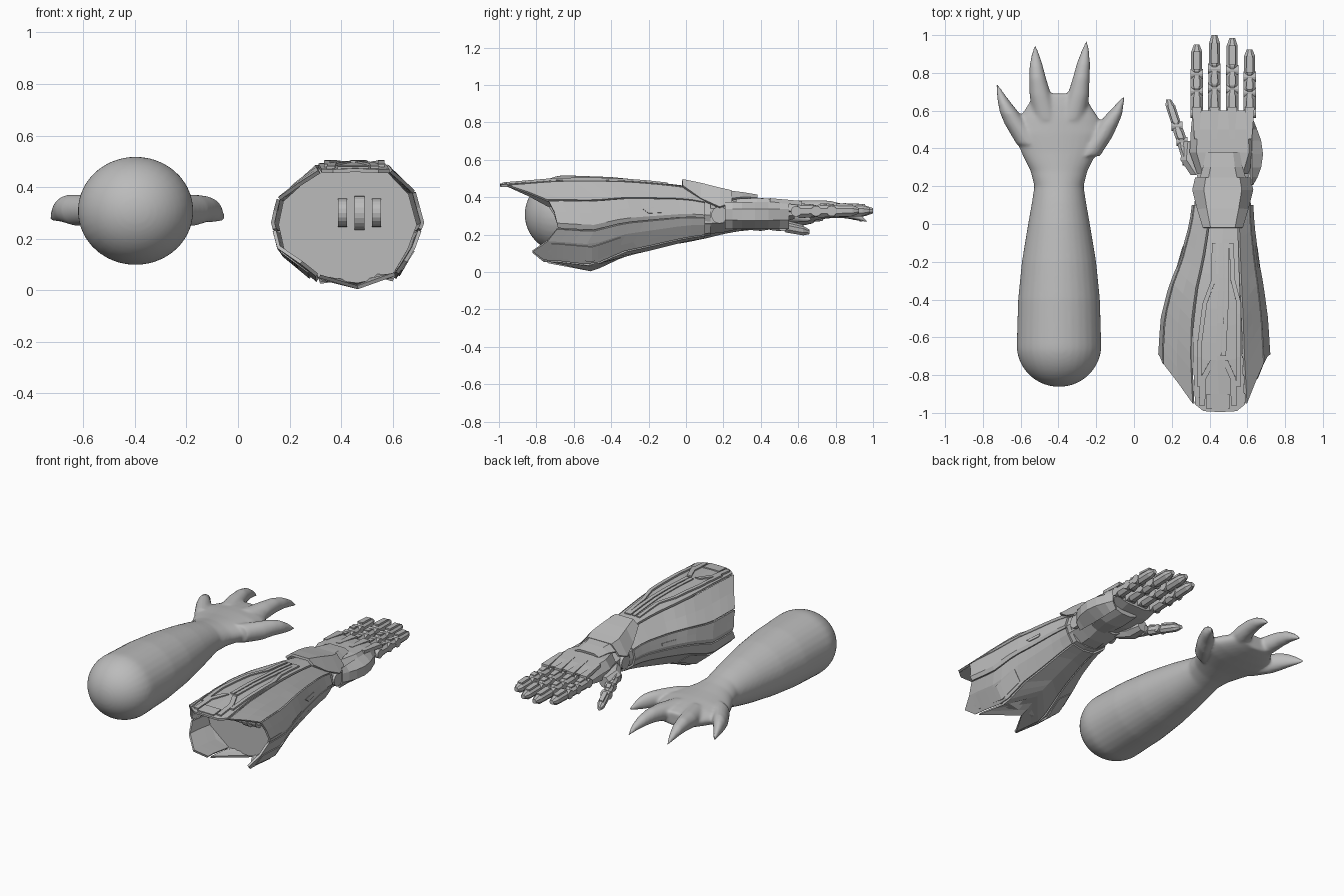
import bpy, bmesh
from math import sin, cos, pi
from mathutils import Vector

if "Cube" in bpy.data.objects:
    bpy.data.objects.remove(bpy.data.objects["Cube"], do_unlink=True)

grey = bpy.data.materials.new("plain_grey")
grey.use_nodes = True
grey.diffuse_color = (0.5, 0.5, 0.5, 1)
grey.node_tree.nodes["Principled BSDF"].inputs["Base Color"].default_value = (0.5, 0.5, 0.5, 1)


def make(name, verts, faces):
    mesh = bpy.data.meshes.new(name)
    mesh.from_pydata([tuple(v) for v in verts], [], faces)
    bm = bmesh.new()
    bm.from_mesh(mesh)
    bmesh.ops.recalc_face_normals(bm, faces=bm.faces)
    bm.to_mesh(mesh)
    bm.free()
    mesh.materials.append(grey)
    ob = bpy.data.objects.new(name, mesh)
    bpy.context.collection.objects.link(ob)
    return ob


def tube_geo(rings, n):
    """Closed loft through rings given as (x, y, z, half width, half height)."""
    k = 1 / cos(pi / n)
    verts = [(x + rx * k * cos(2 * pi * (i + .5) / n), y, z + rz * k * sin(2 * pi * (i + .5) / n))
             for x, y, z, rx, rz in rings for i in range(n)]
    faces = [(r * n + i, r * n + (i + 1) % n, (r + 1) * n + (i + 1) % n, (r + 1) * n + i)
             for r in range(len(rings) - 1) for i in range(n)]
    last = (len(rings) - 1) * n
    return verts, faces + [tuple(range(n)), tuple(range(last, last + n))]


def tube(name, rings, n=8):
    return make(name, *tube_geo(rings, n))


def sheet(name, grid, thick=0.014):
    """Armour plate from rows of points."""
    w = len(grid[0])
    faces = [(r * w + i, r * w + i + 1, (r + 1) * w + i + 1, (r + 1) * w + i)
             for r in range(len(grid) - 1) for i in range(w - 1)]
    ob = make(name, [p for row in grid for p in row], faces)
    mod = ob.modifiers.new("thickness", "SOLIDIFY")
    mod.thickness, mod.offset = thick, 0
    return ob


def slab(name, outline, push):
    """Flat outline extruded along a vector."""
    n = len(outline)
    verts = [Vector(p) for p in outline]
    verts += [p + Vector(push) for p in verts]
    sides = [(i, (i + 1) % n, n + (i + 1) % n, n + i) for i in range(n)]
    return make(name, verts, sides + [tuple(range(n)), tuple(range(n, 2 * n))])


def lerp_table(table, y):
    for a, b in zip(table, table[1:]):
        if y <= b[0]:
            t = max(0, (y - a[0]) / (b[0] - a[0]))
            return [p + (q - p) * t for p, q in zip(a[1:], b[1:])]
    return table[-1][1:]


# Organic arm: forearm, palm and four clawed digits, fused and smoothed
AX, AZ = -0.397, 0.308
forearm = [(AX, -.64 - .222 * cos(a), AZ, .223 * sin(a) + .001, .209 * sin(a) + .001)
           for a in [i * pi / 24 for i in range(12)]]
forearm += [(AX, y, AZ, w, h) for y, w, h in
            [(-.64, .223, .209), (-.4, .216, .2), (-.2, .196, .18), (0, .163, .15), (.12, .142, .125),
             (.2, .13, .105), (.28, .15, .09), (.38, .2, .08), (.48, .235, .075), (.56, .21, .068),
             (.63, .165, .058), (.69, .13, .045)]]
digits = [
    [(-.55, .42, .31, .07, .06), (-.625, .53, .31, .06, .06), (-.66, .59, .315, .05, .055),
     (-.685, .64, .31, .035, .045), (-.707, .69, .295, .02, .028), (-.727, .745, .275, .003, .004)],
    [(-.46, .55, .32, .07, .06), (-.495, .68, .33, .058, .055), (-.51, .77, .335, .045, .047),
     (-.518, .84, .325, .035, .037), (-.522, .9, .3, .02, .023), (-.523, .955, .265, .003, .004)],
    [(-.33, .55, .32, .07, .06), (-.295, .68, .33, .058, .055), (-.28, .77, .335, .045, .047),
     (-.268, .85, .325, .035, .037), (-.257, .92, .3, .02, .023), (-.25, .975, .265, .003, .004)],
    [(-.25, .36, .31, .07, .06), (-.175, .46, .31, .06, .06), (-.135, .53, .315, .052, .053),
     (-.105, .58, .31, .042, .047), (-.077, .63, .295, .022, .03), (-.05, .68, .275, .003, .004)]]
verts, faces = [], []
for rings in [forearm] + digits:
    v, f = tube_geo(rings, 32)
    faces += [tuple(i + len(verts) for i in face) for face in f]
    verts += v
arm = make("organic_arm", verts, faces)
mod = arm.modifiers.new("fuse", "REMESH")
mod.mode, mod.voxel_size, mod.use_smooth_shade = "VOXEL", 0.009, True
mod = arm.modifiers.new("soften", "SMOOTH")
mod.factor, mod.iterations = 0.5, 10

# Gauntlet shell: a faceted section swept along y (y, centre x, half width, top, bottom)
DIMS = [(-1, .44, .295, .465, .05), (-.7, .425, .292, .49, .035), (-.5, .425, .279, .493, .01),
        (-.33, .435, .246, .487, .09), (-.2, .45, .207, .477, .12), (0, .465, .166, .455, .17),
        (.12, .47, .155, .42, .19)]
SECTION = [(.05, 1), (.52, .97), (.88, .52), (1, 0), (.87, -.42), (.64, -.88),
           (.14, -1), (-.4, -.92), (-.92, -.42), (-1, 0), (-.93, .4), (-.4, .97)]


def surf(s, y, k=1.0):
    cx, hw, top, bot = lerp_table(DIMS, y)
    i = int(s // 1)
    a, b = Vector(SECTION[i % 12]), Vector(SECTION[(i + 1) % 12])
    u, v = a.lerp(b, s - i) * k
    return Vector((cx + hw * u, y, (top + bot) / 2 + (top - bot) / 2 * v))


def panel(name, edge, y1, k=1.0, steps=12):
    """edge lists (section position, front y); the plate runs back to y1."""
    return sheet(name, [[surf(s, y0 + (y1 - y0) * t / steps, k) for s, y0 in edge]
                        for t in range(steps + 1)])


panel("top_panel", [(-.97, -.955), (-.65, -.99), (0, -.995), (.65, -.99), (.97, -.955)], .1)
panel("bottom_panel", [(5.04, -.74), (6, -.51), (6.96, -.74)], .1)
for side, flip in (("left", False), ("right", True)):
    def both(edge):
        return [(12 - s, y) if flip else (s, y) for s, y in edge]
    panel(side + "_shoulder_panel", both([(1.03, -.95), (1.5, -.84), (1.97, -.74)]), .1)
    panel(side + "_side_panel", both([(2.0, -.735), (2.5, -.705), (3, -.69), (3.25, -.685)]), .1, .995)
    panel(side + "_lower_panel", both([(3.32, -.69), (4, -.74), (4.55, -.82), (4.97, -.76)]), .1)
    panel(side + "_lower_overlay", both([(4.1, -.72), (4.8, -.72)]), -.35, 1.02)
    panel(side + "_side_mark", both([(2.6, -.23), (2.85, -.2)]), -.12, 1.02, 3)

# Inner core with a flat wall at the opening
core = [surf(s, y, .95) for y in (-.55, -.5, -.33, -.2, 0, .13) for s in range(12)]
faces = [(r * 12 + i, r * 12 + (i + 1) % 12, r * 12 + 12 + (i + 1) % 12, r * 12 + 12 + i)
         for r in range(5) for i in range(12)]
make("inner_core", core, faces + [tuple(range(12)), tuple(range(60, 72))])

# Three curved grips on the wall
for name, x, w, h in (("left_grip", .537, .035, .055), ("middle_grip", .471, .04, .066),
                      ("right_grip", .405, .035, .055)):
    arc = [i * pi / 10 for i in range(11)]
    outline = [(x - w / 2, -.55 - .06 * sin(a), .3 + h * cos(a)) for a in arc]
    outline += [(x - w / 2, -.55 - .045 * sin(a), .3 + (h - .015) * cos(a)) for a in reversed(arc)]
    slab(name, outline, (w, 0, 0))


# Raised spine strips following the top of the shell
def strip(name, path, w):
    def row(x, y, e):
        return (x + e * w, y, lerp_table(DIMS, y)[2] + .007)
    pts = []
    for a, b in zip(path, path[1:]):
        pts += [(a[0] + (b[0] - a[0]) * t / 4, a[1] + (b[1] - a[1]) * t / 4) for t in range(4)]
    sheet(name, [[row(x, y, -1), row(x, y, 1)] for x, y in pts + [path[-1]]], .012)


strip("spine_centre_left", [(.475, -.7), (.492, -.35), (.492, -.1)], .012)
strip("spine_centre_right", [(.445, -.7), (.46, -.35), (.46, -.1)], .012)
for side, m in (("left", 1), ("right", -1)):
    strip(side + "_spine_rail", [(.45 + m * .105, -.86), (.45 + m * .105, -.65), (.465 + m * .09, -.42),
                                 (.472 + m * .052, -.3), (.47 + m * .045, -.1)], .012)
    strip(side + "_end_rail", [(.445 + m * .085, -.96), (.445 + m * .08, -.82), (.45 + m * .03, -.72)], .016)
strip("end_plate", [(.445, -.98), (.445, -.9)], .06)

# Wrist: core, round side joints and flared cuff
CX = .47
tube("wrist_core", [(CX, .08, .3, .135, .1), (CX, .2, .3, .13, .088), (CX, .3, .305, .14, .07)])


def pin(name, loc, r, length):
    bpy.ops.mesh.primitive_cylinder_add(vertices=16, radius=r, depth=length, location=loc,
                                        rotation=(0, pi / 2, 0))
    ob = bpy.context.object
    ob.name = name
    ob.data.materials.append(grey)


pin("wrist_joint", (CX, .18, .305), .045, .3)


def cuff(name, rows):
    sheet(name, [[(CX + u * w, y, z - (d if abs(u) == 1 else 0)) for u in (-1, -.62, .62, 1)]
                 for y, w, z, d in rows], .016)


cuff("wrist_cuff", [(-.02, .1, .49, .03), (.08, .13, .47, .08), (.18, .155, .445, .1), (.245, .14, .43, .06)])
cuff("hand_shield", [(.235, .12, .428, .04), (.3, .1, .42, .025), (.38, .085, .407, .015)])

# Hand: palm block, back plates and side guards
tube("palm", [(CX, .26, .31, .14, .06), (CX, .38, .31, .16, .063), (CX, .5, .315, .16, .053),
              (CX, .58, .32, .15, .035)])
sheet("back_plate", [[(CX + u * w, y, z - (.05 if abs(u) == 1 else 0)) for u in (-1, -.8, 0, .8, 1)]
                     for y, w, z in ((.27, .13, .385), (.38, .17, .39), (.5, .163, .382), (.6, .152, .367))])
sheet("outer_guard", [[(.62, y, .37), (.62 + b, y, .335), (.62 + b, y, .28), (.6, y, .235)]
                      for y, b in ((.21, .005), (.25, .028), (.3, .047), (.37, .057), (.44, .047),
                                   (.5, .025), (.55, .005))])
tube("thumb_mount", [(.35, .26, .29, .05, .04), (.3, .34, .28, .055, .045), (.3, .44, .275, .035, .035)])
tube("palm_pad", [(.5, .28, .26, .07, .03), (.52, .4, .25, .09, .03), (.5, .52, .265, .08, .025)])


# Jointed digits
def digit(name, base, tip, w):
    a, b = Vector(base), Vector(tip)

    def ring(t, sx, sz, lift=0):
        p = a.lerp(b, t)
        return (p.x, p.y, p.z + lift, w * sx, w * sz)
    tube(name + "_core", [ring(0, .6, .7), ring(.9, .45, .4)])
    for part, t0, t1, s in (("base", .03, .31, 1), ("middle", .34, .55, .98), ("tip", .59, 1, .88)):
        end = .5 if part == "tip" else .9
        mid = t0 + (t1 - t0) * .75
        tube(f"{name}_{part}", [ring(t0, s * .8, s * .9), ring(t0 + .03, s, s * 1.1), ring(mid, s, s),
                                ring(t1, s * end, s * end * .95)])
        tube(f"{name}_{part}_cap", [ring(t0 + .05, .55, .2, w * 1.05), ring(mid, .5, .2, w * .9)], 4)
    for i, t in enumerate((.01, .325, .57)):
        pin(f"{name}_joint_{i + 1}", a.lerp(b, t), w * .85, w * 2)


for name, x, tip_y in (("index", .332, .95), ("middle", .426, 1.0), ("ring", .52, .985), ("little", .612, .925)):
    digit(name + "_finger", (x, .585, .325), (x, tip_y, .328), .033)
    # Ridge running back from each knuckle
    tube(name + "_ridge", [(x, .45, .385, .012, .01), (x, .62, .368, .026, .012)], 4)
digit("thumb", (.288, .33, .28), (.182, .66, .215), .029)
